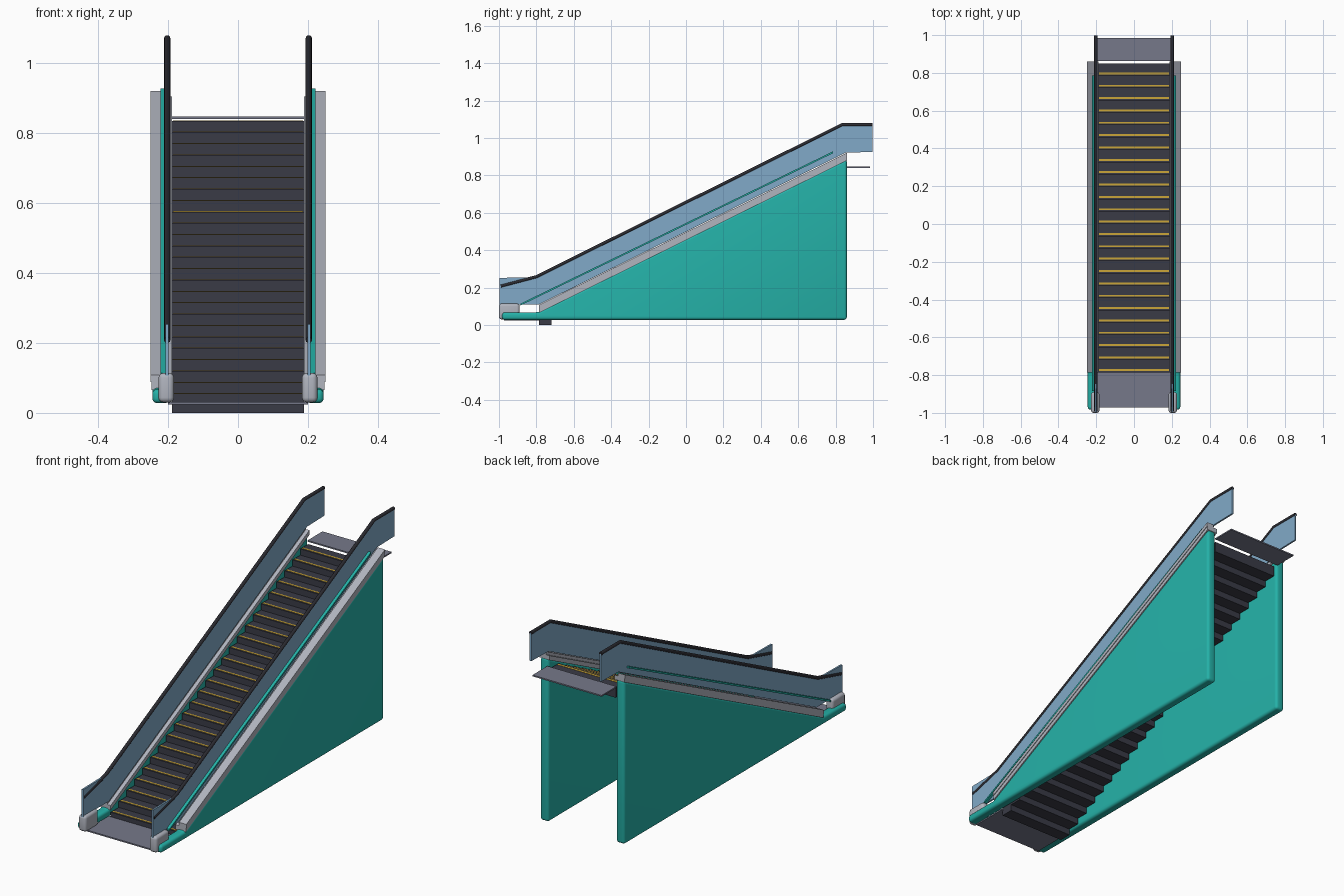
import bpy, bmesh

if "Cube" in bpy.data.objects:
    bpy.data.objects.remove(bpy.data.objects["Cube"])


def material(name, rgb):
    m = bpy.data.materials.new(name)
    m.diffuse_color = (*rgb, 1)
    m.use_nodes = True
    m.node_tree.nodes["Principled BSDF"].inputs["Base Color"].default_value = m.diffuse_color
    return m


TEAL = material("teal_panel", (0.018, 0.44, 0.39))
GLASS = material("blue_glass", (0.22, 0.40, 0.58))
STEP = material("dark_step", (0.042, 0.044, 0.062))
RUBBER = material("black_rubber", (0.024, 0.024, 0.031))
FLOOR = material("grey_floor_plate", (0.18, 0.19, 0.255))
YELLOW = material("yellow_edge", (0.60, 0.38, 0.04))
SILVER = material("silver_trim", (0.44, 0.46, 0.52))


def prism(name, profile, x0, x1, mat, bevel=0.0, smooth=False):
    """Extrude a (y, z) profile from x0 to x1."""
    bm = bmesh.new()
    face = bm.faces.new([bm.verts.new((x0, y, z)) for y, z in profile])
    ext = bmesh.ops.extrude_face_region(bm, geom=[face])
    verts = [v for v in ext["geom"] if isinstance(v, bmesh.types.BMVert)]
    bmesh.ops.translate(bm, verts=verts, vec=(x1 - x0, 0, 0))
    bmesh.ops.recalc_face_normals(bm, faces=bm.faces)
    if bevel:
        bmesh.ops.bevel(bm, geom=bm.edges[:], offset=bevel, segments=4,
                        profile=0.5, affect='EDGES', clamp_overlap=True)
    for f in bm.faces:
        f.smooth = smooth
    me = bpy.data.meshes.new(name)
    bm.to_mesh(me)
    bm.free()
    me.materials.append(mat)
    ob = bpy.data.objects.new(name, me)
    bpy.context.collection.objects.link(ob)
    return ob


def rect(y0, y1, z0, z1):
    return [(y0, z0), (y1, z0), (y1, z1), (y0, z1)]


def slope_band(y0, z0, y1, z1, h):
    """Sloped strip profile of vertical height h, lower edge given."""
    return [(y0, z0), (y1, z1), (y1, z1 + h), (y0, z0 + h)]


# steps with yellow nosing strips
N, RUN, RISE = 25, 0.0654, 0.0325
for i in range(N):
    y, top = -0.785 + RUN * i, 0.055 + RISE * i
    prism(f"step_{i + 1}", rect(y, y + RUN, top - 0.055, top), -0.188, 0.188, STEP)
    prism(f"step_edge_{i + 1}", rect(y + 0.008, y + 0.018, top - 0.002, top + 0.0015),
          -0.186, 0.186, YELLOW)

# landing plates
prism("lower_landing", rect(-0.972, -0.78, 0.024, 0.031), -0.2, 0.2, FLOOR)
prism("upper_landing", rect(0.862, 0.985, 0.84, 0.847), -0.2, 0.2, FLOOR)

for side, s in (("left", -1), ("right", 1)):
    # solid teal side wall
    prism(f"side_panel_{side}",
          [(-0.983, 0.028), (0.86, 0.028), (0.86, 0.885), (-0.79, 0.068), (-0.983, 0.068)],
          s * 0.195, s * 0.245, TEAL, 0.014, True)
    # stepped silver capping along the slope
    prism(f"lower_cap_{side}", slope_band(-0.785, 0.066, 0.86, 0.88, 0.024),
          s * 0.188, s * 0.247, SILVER)
    prism(f"upper_cap_{side}", slope_band(-0.785, 0.088, 0.86, 0.90, 0.02),
          s * 0.208, s * 0.25, SILVER)
    # glass balustrade
    prism(f"glass_{side}",
          [(-0.998, 0.10), (-0.89, 0.11), (-0.785, 0.11), (0.855, 0.922), (0.998, 0.925),
           (0.998, 1.07), (0.83, 1.07), (-0.8, 0.255), (-0.998, 0.252)],
          s * 0.198, s * 0.207, GLASS)
    # thin teal strip on the outside of the glass
    prism(f"glass_strip_{side}", slope_band(-0.885, 0.104, 0.785, 0.918, 0.01),
          s * 0.207, s * 0.222, TEAL)
    # rounded newel box at the entrance
    prism(f"newel_{side}", rect(-1.0, -0.89, 0.03, 0.114),
          s * 0.183, s * 0.227, SILVER, 0.014, True)
    # rubber handrail
    cu = bpy.data.curves.new(f"handrail_{side}", 'CURVE')
    cu.dimensions = '3D'
    cu.bevel_depth = 0.009
    cu.bevel_resolution = 3
    cu.use_fill_caps = True
    path = [(-0.99, 0.208), (-0.8, 0.258), (0.835, 1.071), (0.998, 1.071)]
    sp = cu.splines.new('POLY')
    sp.points.add(len(path) - 1)
    for p, (y, z) in zip(sp.points, path):
        p.co = (s * 0.2025, y, z, 1)
    cu.materials.append(RUBBER)
    bpy.context.collection.objects.link(bpy.data.objects.new(f"handrail_{side}", cu))
